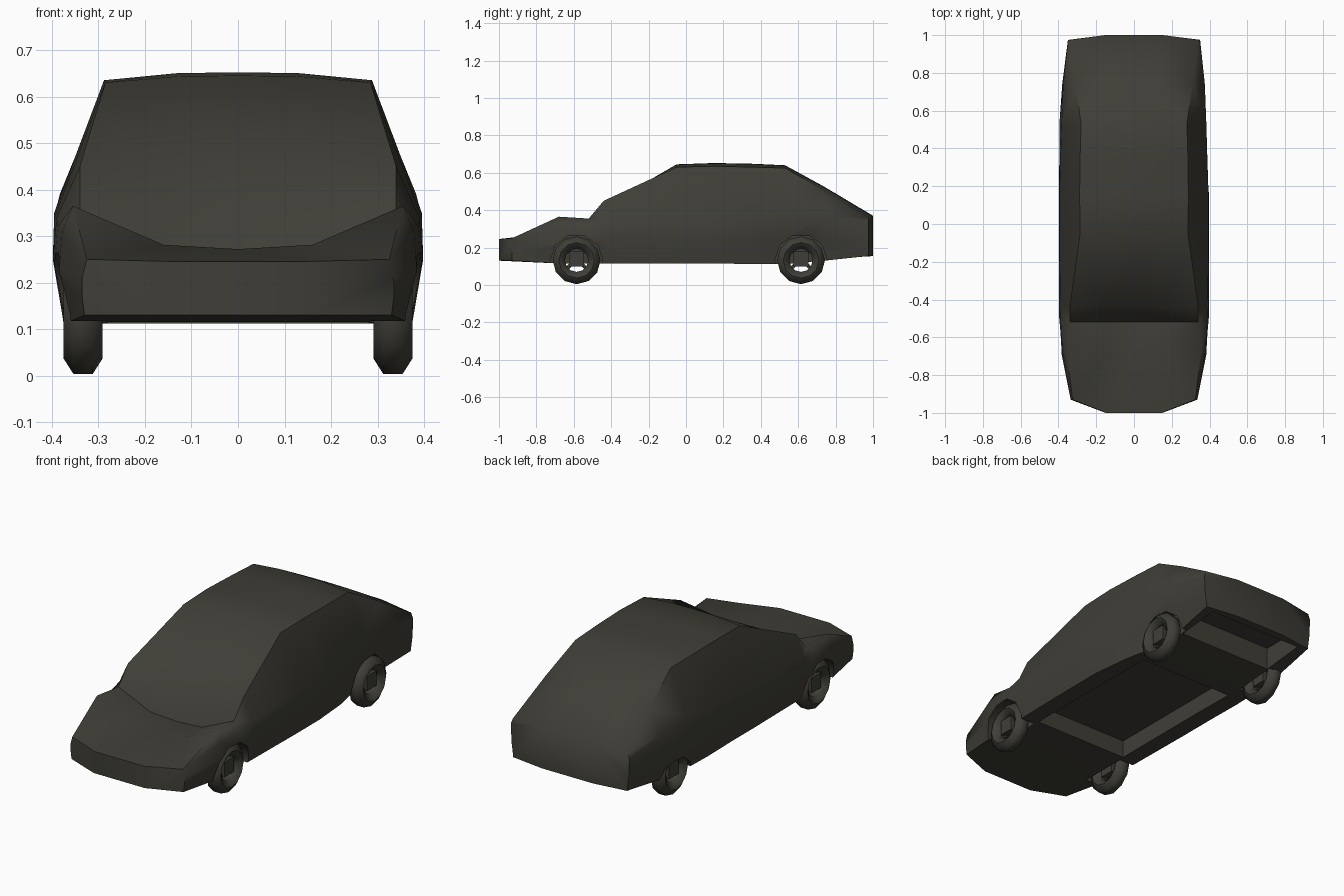
import bpy, bmesh, math
from mathutils import Matrix, Vector

cube = bpy.data.objects.get("Cube")
if cube:
    bpy.data.objects.remove(cube)

paint = bpy.data.materials.new("dark_olive_grey")
colour = (0.05, 0.048, 0.038, 1)
paint.diffuse_color = colour
paint.use_nodes = True
paint.node_tree.nodes["Principled BSDF"].inputs["Base Color"].default_value = colour


def make_object(name, bm, angle=None):
    bmesh.ops.recalc_face_normals(bm, faces=bm.faces)
    mesh = bpy.data.meshes.new(name)
    bm.to_mesh(mesh)
    bm.free()
    mesh.materials.append(paint)
    ob = bpy.data.objects.new(name, mesh)
    bpy.context.collection.objects.link(ob)
    if angle:
        smooth(ob, angle)
    return ob


def smooth(ob, angle):
    bpy.ops.object.select_all(action='DESELECT')
    ob.select_set(True)
    bpy.context.view_layer.objects.active = ob
    bpy.ops.object.shade_smooth_by_angle(angle=math.radians(angle))


def cut(ob, cutter):
    mod = ob.modifiers.new("cut", 'BOOLEAN')
    mod.operation = 'DIFFERENCE'
    mod.solver = 'EXACT'
    mod.object = cutter
    bpy.context.view_layer.objects.active = ob
    bpy.ops.object.modifier_apply(modifier=mod.name)
    bpy.data.objects.remove(cutter)


# Body shell: y, corner offset, left side dent, then sill, waist, shoulder and rail (x, z), centre z
stations = [
    (-1.0, .07, 0, (.33, .13), (.335, .17), (.335, .21), (.325, .25), .245),
    (-.68, 0, 0, (.365, .115), (.385, .22), (.378, .31), (.355, .365), .272),
    (-.52, 0, 0, (.37, .115), (.395, .24), (.388, .32), (.34, .355), .262),
    (-.44, 0, 0, (.37, .115), (.398, .25), (.39, .34), (.34, .45), .42),
    (-.05, 0, 0, (.375, .115), (.398, .25), (.395, .34), (.285, .63), .645),
    (.15, 0, 0, (.375, .115), (.398, .25), (.395, .35), (.288, .635), .652),
    (.36, 0, .02, (.375, .112), (.395, .25), (.388, .37), (.285, .63), .648),
    (.53, 0, .05, (.37, .112), (.395, .25), (.383, .39), (.28, .625), .64),
    (.74, 0, .05, (.36, .13), (.38, .24), (.375, .37), (.31, .505), .525),
    (1.0, -.025, 0, (.335, .155), (.345, .23), (.35, .33), (.338, .36), .37),
]


def section(bm, station):
    y, offset, dent, sill, waist, shoulder, rail, top = station
    inner = (rail[0] * .45, top + (rail[1] - top) * .1)
    half = [(.15, sill[1]), sill, waist, shoulder, rail, inner]
    left = [(x - dent if p in (1, 2) else x, z) for p, (x, z) in enumerate(half)]
    loop = [(0, sill[1])] + left + [(0, top)] + [(-x, z) for x, z in reversed(half)]
    return [bm.verts.new((x, y + (offset if abs(x) > .2 else 0), z)) for x, z in loop]


bm = bmesh.new()
rings = [section(bm, s) for s in stations]
for a, b in zip(rings, rings[1:]):
    for i in range(len(a)):
        j = (i + 1) % len(a)
        bm.faces.new((a[i], a[j], b[j], b[i]))
# Nose and tail: a flat centre panel with a swept panel on each side
for ring in (rings[0], rings[-1]):
    bm.faces.new(ring[1:7])
    bm.faces.new(ring[8:14])
    bm.faces.new([ring[i] for i in (0, 1, 6, 7, 8, 13)])
bmesh.ops.triangulate(bm, faces=bm.faces)
body = make_object("body", bm)

# Wheel wells, with a lower cover over the rear right wheel
axles = {"front": -.585, "rear": .615}
for end, y in axles.items():
    for side in (-1, 1):
        covered = end == "rear" and side < 0
        bm = bmesh.new()
        bmesh.ops.create_cone(
            bm, cap_ends=True, segments=10, radius1=.14, radius2=.14, depth=.3,
            matrix=Matrix.Translation((side * .435, y, .06 if covered else .13))
            @ Matrix.Rotation(math.pi / 2, 4, 'Y'))
        cut(body, make_object("well_cutter", bm))

# Hollow underside: a shallow middle and a deeper tail
for y, length, depth in ((-.005, .83, .16), (.84, .24, .24)):
    bm = bmesh.new()
    bmesh.ops.create_cube(
        bm, size=1, matrix=Matrix.Translation((0, y, .13)) @ Matrix.Diagonal((.56, length, depth, 1)))
    cut(body, make_object("underside_cutter", bm))
smooth(body, 60)

# Wheels: a round tyre ring with a square hub and four spokes
for end, y in axles.items():
    for side, label in ((1, "left"), (-1, "right")):
        bm = bmesh.new()
        loops = []
        for i in range(12):
            a = math.tau * i / 12
            loop = []
            for k in range(6):
                b = math.tau * (k + .5) / 6
                r = .095 + .038 * math.cos(b)
                loop.append(bm.verts.new((side * .333 + .042 * math.sin(b), y + r * math.cos(a), .132 + r * math.sin(a))))
            loops.append(loop)
        for i in range(12):
            a, b = loops[i], loops[(i + 1) % 12]
            for k in range(6):
                m = (k + 1) % 6
                bm.faces.new((a[k], a[m], b[m], b[k]))
        make_object(f"{end}_{label}_tyre", bm, 60)

        bm = bmesh.new()
        centre = Vector((side * .333, y, .14))
        bmesh.ops.create_cube(bm, size=1, matrix=Matrix.Translation(centre) @ Matrix.Diagonal((.05, .08, .08, 1)))
        for turn in (1, 3):
            bmesh.ops.create_cube(
                bm, size=1, matrix=Matrix.Translation(centre) @ Matrix.Rotation(turn * math.pi / 4, 4, 'X')
                @ Matrix.Diagonal((.02, .14, .02, 1)))
        make_object(f"{end}_{label}_hub", bm, 30)
